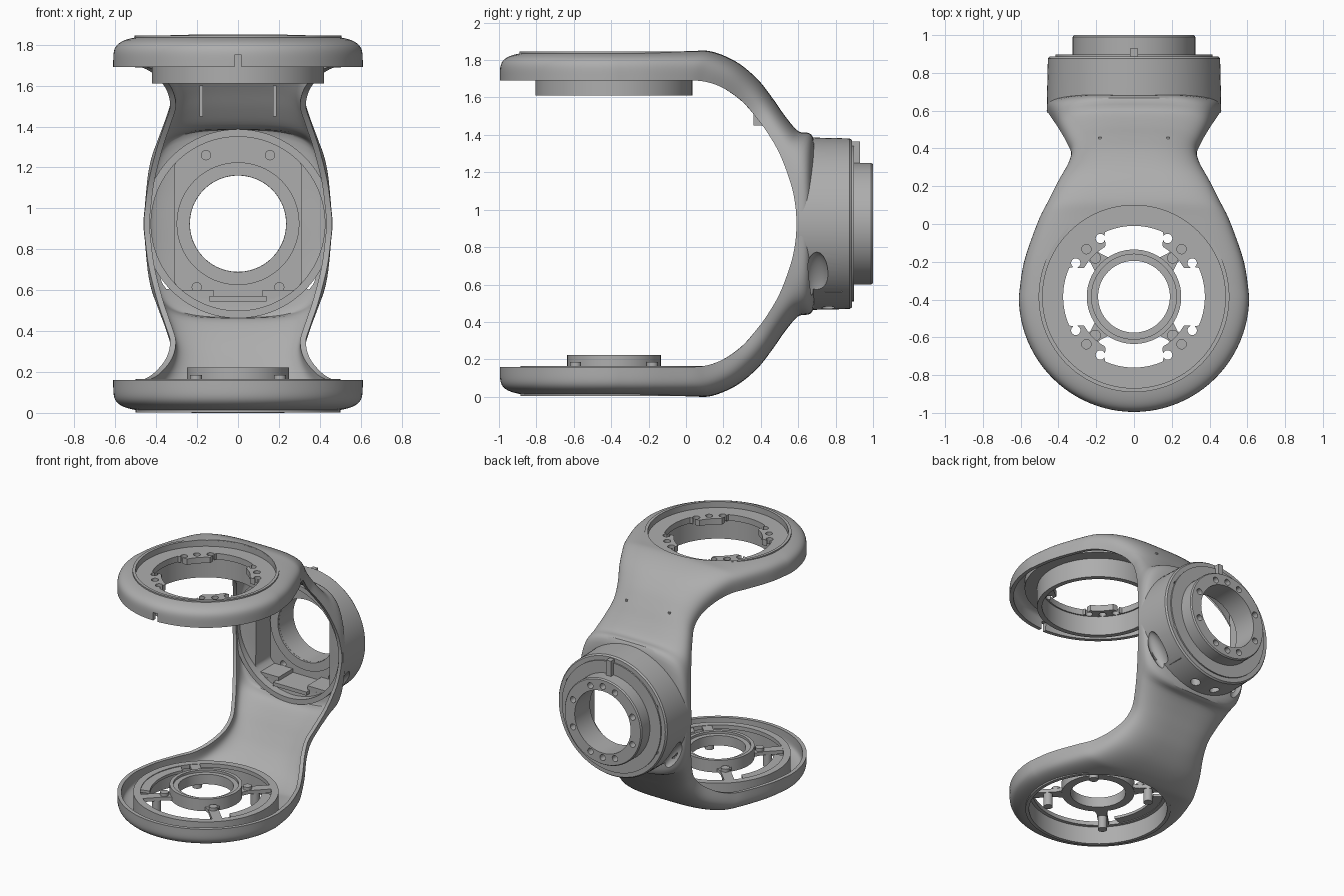
import bpy, bmesh
from math import sin, cos, pi, radians
from mathutils import Vector

if "Cube" in bpy.data.objects:
    bpy.data.objects.remove(bpy.data.objects["Cube"])

grey = bpy.data.materials.new("light grey")
grey.use_nodes = True
colour = (0.42, 0.42, 0.42, 1)
grey.diffuse_color = colour
grey.node_tree.nodes["Principled BSDF"].inputs["Base Color"].default_value = colour

MID = 0.925      # height of the rear hub axis
CY = -0.385      # centre of both discs
RAD = 0.61       # disc radius


def disc_frame(a, b, h):
    return Vector((a, CY + b, h))


def hub_frame(a, b, h):
    return Vector((a, h, MID + b))


def make(name, bm):
    bmesh.ops.recalc_face_normals(bm, faces=bm.faces)
    me = bpy.data.meshes.new(name)
    bm.to_mesh(me)
    bm.free()
    me.materials.append(grey)
    ob = bpy.data.objects.new(name, me)
    bpy.context.collection.objects.link(ob)
    return ob


def prism(name, outline, h0, h1, frame):
    bm = bmesh.new()
    lo = [bm.verts.new(frame(a, b, h0)) for a, b in outline]
    hi = [bm.verts.new(frame(a, b, h1)) for a, b in outline]
    n = len(lo)
    for i in range(n):
        j = (i + 1) % n
        bm.faces.new((lo[i], lo[j], hi[j], hi[i]))
    bm.faces.new(lo[::-1])
    bm.faces.new(hi)
    return make(name, bm)


def polar(radius, n=96, a0=0, a1=2 * pi):
    angles = [a0 + (a1 - a0) * i / n for i in range(n)]
    return [(radius(t) * cos(t), radius(t) * sin(t)) for t in angles]


def circle(r, x=0, y=0, n=96):
    return [(x + a, y + b) for a, b in polar(lambda t: r, n)]


def revolve(name, profile, frame, n=96):
    # closed (radius, height) profile spun about the frame's axis
    bm = bmesh.new()
    rings = [[bm.verts.new(frame(a, b, h)) for a, b in circle(r, n=n)] for r, h in profile]
    for k, lo in enumerate(rings):
        hi = rings[(k + 1) % len(rings)]
        for i in range(n):
            j = (i + 1) % n
            bm.faces.new((lo[i], lo[j], hi[j], hi[i]))
    return make(name, bm)


def tube(name, r0, r1, h0, h1, frame):
    return revolve(name, [(r0, h0), (r1, h0), (r1, h1), (r0, h1)], frame)


def box(name, x0, x1, y0, y1, z0, z1):
    return prism(name, [(x0, y0), (x1, y0), (x1, y1), (x0, y1)], z0, z1,
                 lambda a, b, h: Vector((a, b, h)))


def bake(ob):
    dg = bpy.context.evaluated_depsgraph_get()
    me = bpy.data.meshes.new_from_object(ob.evaluated_get(dg))
    ob.modifiers.clear()
    ob.data = me


def cut(ob, *cutters):
    for c in cutters:
        m = ob.modifiers.new("cut", "BOOLEAN")
        m.operation, m.solver, m.object = "DIFFERENCE", "EXACT", c
        bake(ob)
        bpy.data.objects.remove(c)


# --- Outer shell: two half discs joined by a C-shaped arm
# station: inner y, inner z, outer y, outer z, half width, squareness
half = [(CY, 1.69, CY, 1.85, RAD, 5), (-.2, 1.69, -.2, 1.85, .582, 5),
        (0, 1.69, .03, 1.85, .51, 4.5), (.1, 1.685, .14, 1.845, .46, 4),
        (.2, 1.65, .27, 1.79, .405, 3.5), (.3, 1.58, .38, 1.70, .35, 3),
        (.37, 1.5, .46, 1.6, .332, 3), (.43, 1.42, .53, 1.5, .355, 3),
        (.5, 1.3, .6, 1.42, .395, 3), (.56, 1.14, .68, 1.385, .435, 3),
        (.585, 1.02, .69, 1.15, .452, 4), (.59, MID, .69, MID, .46, 4)]
full = half + [(a, 2 * MID - b, c, 2 * MID - d, w, n) for a, b, c, d, w, n in half[-2::-1]]


def smooth(rows, steps=5):
    out = []
    for i in range(len(rows) - 1):
        p = [rows[max(0, min(len(rows) - 1, i + k))] for k in (-1, 0, 1, 2)]
        for s in range(steps):
            t = s / steps
            out.append([b + .5 * t * (c - a + t * (2*a - 5*b + 4*c - d + t * (3*b - a - 3*c + d)))
                        for a, b, c, d in zip(*p)])
    return out + [list(rows[-1])]


def quarter(n, seg=24):
    angles = [pi / 2 * (i / seg) ** 1.4 for i in range(seg + 1)]
    return [(max(0, cos(a)) ** (2 / n), sin(a) ** (2 / n)) for a in angles]


def section(st):
    iy, iz, oy, oz, w, n = st
    q = quarter(n)
    q += [(-x, f) for x, f in q[-2::-1]]
    return [Vector((w * x, iy + (oy - iy) * f, iz + (oz - iz) * f)) for x, f in q]


def skin(bm, rows):
    grid = [[bm.verts.new(p) for p in row] for row in rows]
    for r, s in zip(grid, grid[1:]):
        for i in range(len(r) - 1):
            bm.faces.new((r[i], r[i + 1], s[i + 1], s[i]))


bm = bmesh.new()
skin(bm, [section(s) for s in smooth(full)])
for lip, out in ((1.69, 1.85), (.16, 0)):
    skin(bm, [[disc_frame(RAD * x * cos(t), RAD * x * sin(t), lip + (out - lip) * f)
               for x, f in quarter(5)] for t in [pi + pi * k / 48 for k in range(49)]])
bmesh.ops.remove_doubles(bm, verts=bm.verts, dist=.0005)
bmesh.ops.dissolve_degenerate(bm, edges=bm.edges, dist=.0001)
shell = make("arm_shell", bm)
top_face = max(shell.data.polygons, key=lambda p: p.center.z)
if top_face.normal.z < 0:
    shell.data.flip_normals()
sol = shell.modifiers.new("wall", "SOLIDIFY")
sol.thickness, sol.offset = .028, -1
bake(shell)


def pocket_radius(t):
    side = .31 / max(abs(cos(t)), .001)
    floor = .355 / max(-sin(t), .001)
    return min(.425, side, floor)


def pocket():
    return prism("pocket_cutter", polar(pocket_radius, 144), .4, .83, hub_frame)


def scallops():
    # oval dents low on both sides of the hub
    out = []
    for s in (-1, 1):
        bm = bmesh.new()
        bmesh.ops.create_uvsphere(bm, u_segments=24, v_segments=16, radius=1)
        ob = make("dent_cutter", bm)
        ob.scale = (.045, .06, .14)
        ob.location = (.375 * s, .7, .65)
        ob.rotation_euler = (0, s * radians(30), 0)
        out.append(ob)
    return out


cut(shell, prism("top_cutter", circle(.485), 1.72, 2, disc_frame),
    prism("bottom_cutter", circle(.485), -.2, .13, disc_frame), pocket(),
    box("slot_cutter", -.018, .018, -1.1, -.94, 1.6, 1.75), *scallops())

# --- Top disc: recess wall, notched seat plate and hanging collar
tube("recess_wall", .484, .505, 1.755, 1.845, disc_frame)


def notched(t):
    off = abs((t + pi / 4) % (pi / 2) - pi / 4)
    return .375 if off < radians(25) else .375 - .07 * min(1, (off - radians(25)) / radians(4))


seat = prism("seat_plate", circle(.495), 1.755, 1.80, disc_frame)
cut(seat, prism("notch_cutter", polar(notched, 180), 1.5, 2, disc_frame))
for q in range(4):
    for deg in (30, 45, 60):
        t = radians(deg + 90 * q)
        cut(seat, prism("hole", circle(.025, .356 * cos(t), .356 * sin(t), 16), 1.5, 2, disc_frame))
tube("top_collar", .385, .42, 1.61, 1.77, disc_frame)

# --- Bottom disc: inner wall, rim ring, centre ring, spokes with posts
tube("bottom_wall", .475, .50, .003, .165, disc_frame)
tube("bottom_rim_ring", .45, .50, .135, .165, disc_frame)
revolve("centre_ring", [(.19, .13), (.25, .13), (.25, .222), (.225, .222), (.225, .205), (.19, .205)],
        disc_frame)
for q in range(4):
    t = pi / 4 + q * pi / 2
    c, s = cos(t), sin(t)

    def spoke_frame(a, b, h, c=c, s=s):
        return disc_frame(a * c - b * s, a * s + b * c, h)
    prism("spoke", [(.23, -.055), (.29, -.035), (.46, -.035), (.46, .035), (.29, .035), (.23, .055)],
          .135, .162, spoke_frame)
    prism("spoke_post", circle(.032, .345, 0, 24), .04, .14, spoke_frame)
    prism("spoke_boss", circle(.03, .29, 0, 24), .16, .185, spoke_frame)
for s in (0, pi):
    a = radians(33)
    arc = polar(lambda t: .46, 24, s - a, s + a)
    inner = polar(lambda t: .385, 24, s + a, s - a)
    prism("side_web", arc + inner, .14, .16, disc_frame)

# --- Rear hub: drum, bearing ring, key
hub = revolve("rear_hub", [(.425, .60), (.462, .60), (.46, .7), (.456, .875), (.447, .887), (.325, .887),
                           (.325, .99), (.318, 1.0), (.235, 1.0), (.235, .67), (.425, .67)], hub_frame)
cut(hub, pocket(), *scallops())
bolts = [(.27, d) for d in (22.5, 67.5, 90, 112.5, 157.5, 202.5, 247.5, 270, 292.5, 337.5)]
bolts += [(.37, d) for d in (65, 115, 237, 303)] + [(.4, d) for d in (25, 155, 205, 335)]
for r, d in bolts:
    t = radians(d)
    start = .85 if r == .4 else .7
    cut(hub, prism("hole", circle(.023, r * cos(t), r * sin(t), 16), start, 1.2, hub_frame))
for x in (-.085, .085):
    cut(hub, prism("drain", circle(.035, x, .76 - CY, 20), .4, .53, disc_frame))
revolve("hub_step", [(.325, .88), (.415, .88), (.415, .897), (.325, .897)], hub_frame)
tube("inner_ring", .236, .30, .815, .835, hub_frame)
box("key_tab", -.02, .02, .87, .93, 1.24, 1.365)

# --- Inside details: cable shelf blocks and stiffening ribs
for s in (-1, 1):
    box("shelf_block", *sorted((.12 * s, .28 * s)), .66, .835, .56, .60)
    box("upper_rib", .18 * s - .008, .18 * s + .008, .36, .46, 1.45, 1.6)
box("shelf_base", -.14, .14, .62, .835, .545, .572)

bpy.ops.object.select_all(action="DESELECT")
for ob in bpy.context.scene.objects:
    if ob.type == "MESH":
        ob.select_set(True)
        bpy.context.view_layer.objects.active = ob
bpy.ops.object.shade_smooth_by_angle(angle=radians(30))
